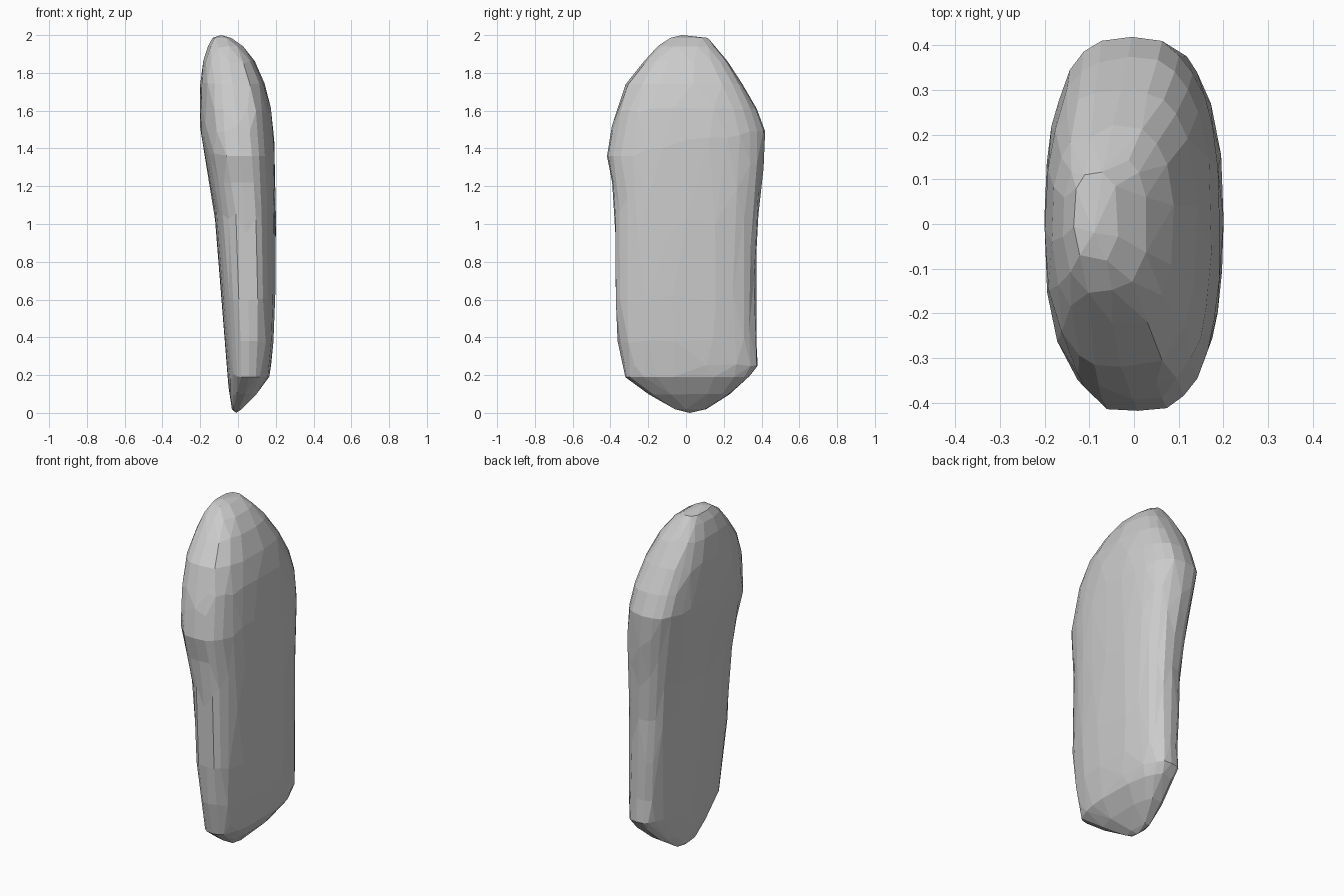
import bpy, bmesh, math, random

if "Cube" in bpy.data.objects:
    bpy.data.objects.remove(bpy.data.objects["Cube"])

random.seed(4)
SIDES = 28

# Cross-sections of the slab: z, x min, x max, y min, y max
SECTIONS = [
    (0.02, -0.032, 0.02, -0.06, 0.11),
    (0.10, -0.045, 0.10, -0.20, 0.235),
    (0.19, -0.055, 0.165, -0.32, 0.335),
    (0.25, -0.06, 0.175, -0.338, 0.385),
    (0.38, -0.07, 0.188, -0.36, 0.375),
    (0.60, -0.088, 0.197, -0.376, 0.37),
    (0.85, -0.107, 0.20, -0.376, 0.37),
    (1.05, -0.125, 0.20, -0.38, 0.385),
    (1.22, -0.152, 0.198, -0.398, 0.402),
    (1.36, -0.178, 0.195, -0.422, 0.412),
    (1.49, -0.198, 0.188, -0.398, 0.417),
    (1.61, -0.202, 0.175, -0.37, 0.372),
    (1.74, -0.20, 0.142, -0.325, 0.303),
    (1.86, -0.185, 0.09, -0.225, 0.222),
    (1.94, -0.16, 0.03, -0.15, 0.155),
    (1.985, -0.135, -0.035, -0.085, 0.115),
]


def rounded(t, power):
    return math.copysign(abs(t) ** power, t)


# Standing stone: loft of flat-faced rounded sections
bm = bmesh.new()
rings = []
for z, x0, x1, y0, y1 in SECTIONS:
    ring = []
    for i in range(SIDES):
        a = 2 * math.pi * i / SIDES
        c, s = rounded(math.cos(a), 0.7), rounded(math.sin(a), 0.82)
        # roughen only the narrow edges so that the broad faces stay flat
        k = 1 + random.uniform(-0.02, 0.01) * abs(s)
        x = (x0 + x1) / 2 + c * k * (x1 - x0) / 2
        y = (y0 + y1) / 2 + s * k * (y1 - y0) / 2
        ring.append(bm.verts.new((x, y, z)))
    rings.append(ring)
for lo, hi in zip(rings, rings[1:]):
    for i in range(SIDES):
        j = (i + 1) % SIDES
        bm.faces.new((lo[i], lo[j], hi[j], hi[i]))

# Closing tips at the foot and crown
for ring, tip in ((rings[0][::-1], (-0.01, 0.02, 0)), (rings[-1], (-0.09, -0.02, 2))):
    v = bm.verts.new(tip)
    for i in range(SIDES):
        bm.faces.new((ring[i], ring[(i + 1) % SIDES], v))

bmesh.ops.recalc_face_normals(bm, faces=bm.faces)
mesh = bpy.data.meshes.new("standing_stone")
bm.to_mesh(mesh)
bm.free()
stone = bpy.data.objects.new("standing_stone", mesh)
bpy.context.collection.objects.link(stone)

# Irregular chipped facets
dec = stone.modifiers.new("facets", 'DECIMATE')
dec.ratio = 0.5
